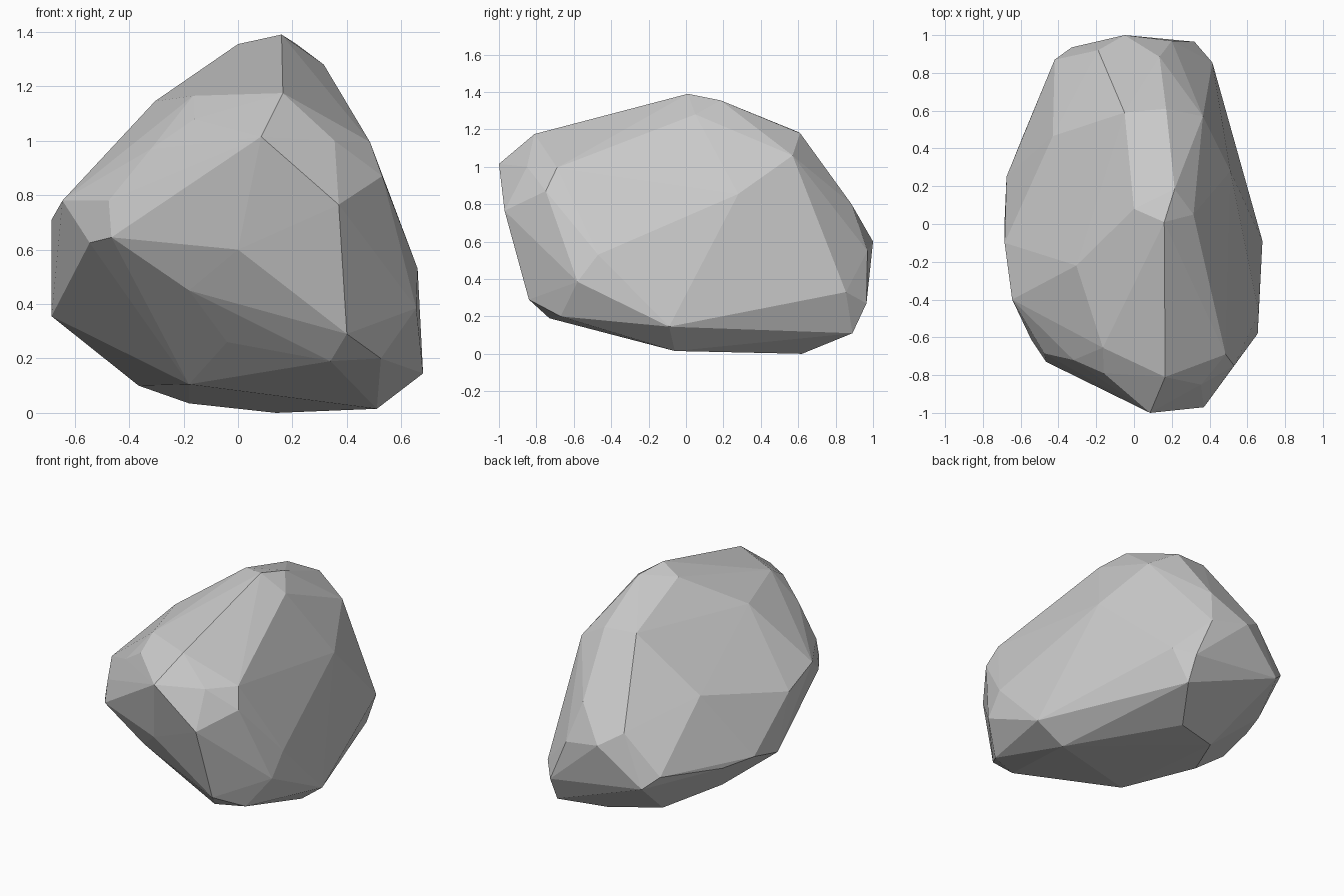
import bpy, bmesh

# Corner points of the boulder, grouped by side
crest = [(.16, .01, 1.39), (0, .08, 1.355), (.215, .185, 1.355), (.17, .61, 1.18),
         (-.05, .59, 1.19), (.165, -.81, 1.175), (-.165, -.655, 1.165),
         (-.305, -.22, 1.145), (.315, .05, 1.28), (.365, .57, 1.06)]
front = [(.085, -1, 1.015), (.355, -.85, 1.0), (.37, -.97, .765), (0, -.88, .6),
         (.4, -.84, .29), (-.465, -.73, .645), (-.545, -.61, .625), (-.18, -.73, .45),
         (.34, -.73, .19), (-.04, -.6, .26), (-.16, -.79, 1.08), (-.32, -.72, .97),
         (-.475, -.685, .78)]
right = [(.485, -.69, .995), (.53, -.75, .87), (.655, -.58, .385), (.66, -.47, .53),
         (.68, -.09, .145), (.525, -.67, .2), (.51, .28, .855)]
back = [(.415, .855, .33), (.32, .965, .27), (.2, .97, .55), (-.05, 1, .6),
        (.135, .885, .8), (-.33, .935, .36), (-.42, .87, .44), (-.19, .92, .69)]
left = [(-.645, -.4, .78), (-.675, .25, .41), (-.685, .02, .355), (-.685, -.1, .71),
        (-.43, .465, .83), (-.59, .46, .39)]
base = [(.51, -.06, .015), (.14, .62, 0), (.32, .89, .11), (-.365, .14, .1),
        (-.18, .5, .035), (-.18, -.33, .105)]

# Wrap the corners in a flat-faced shell
bm = bmesh.new()
for p in crest + front + right + back + left + base:
    bm.verts.new(p)
bmesh.ops.convex_hull(bm, input=bm.verts[:])
bmesh.ops.delete(bm, geom=[v for v in bm.verts if not v.link_faces], context='VERTS')
bmesh.ops.recalc_face_normals(bm, faces=bm.faces[:])

mesh = bpy.data.meshes.new("boulder")
bm.to_mesh(mesh)
bm.free()
bpy.context.collection.objects.link(bpy.data.objects.new("boulder", mesh))
